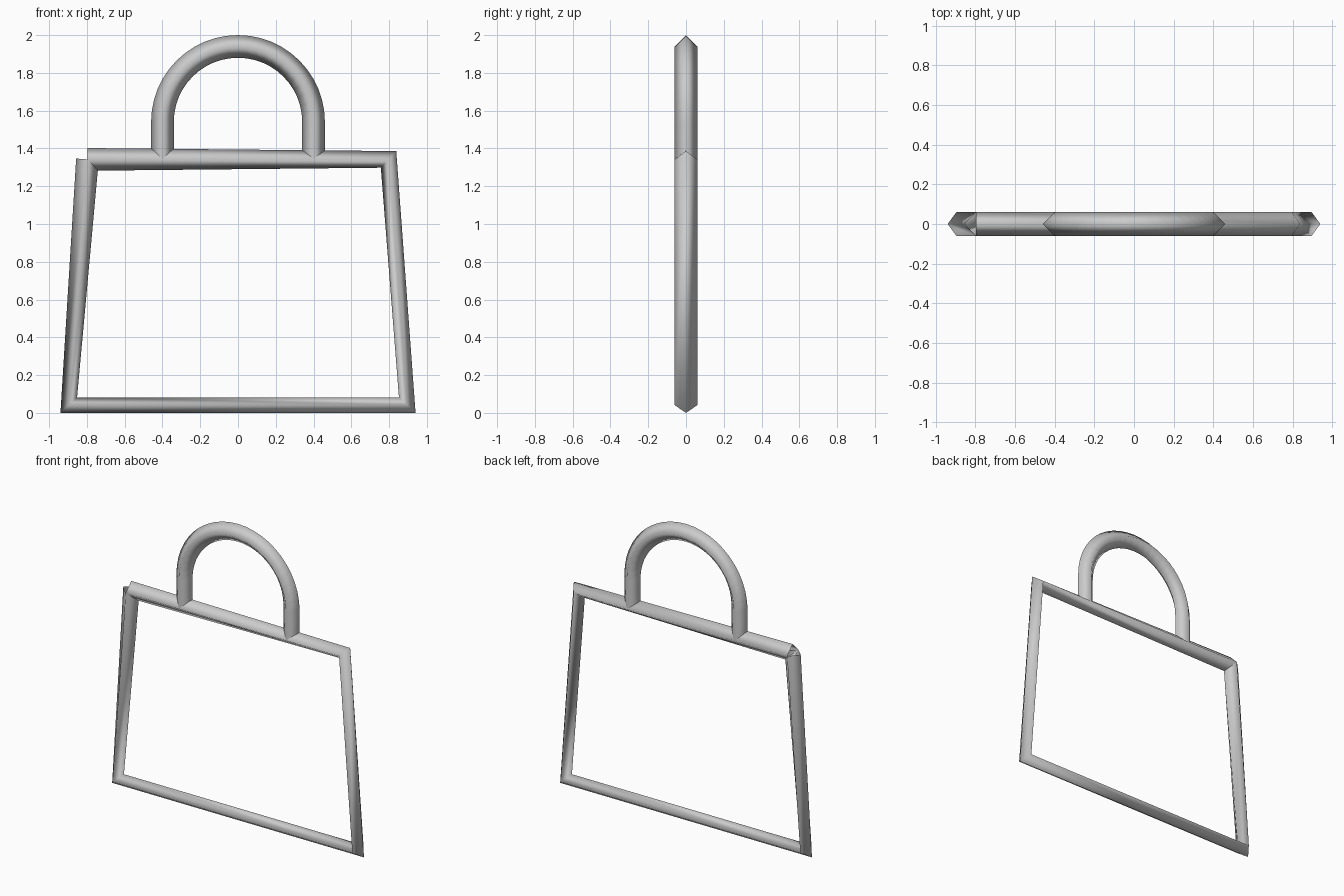
import bpy, bmesh, math
from mathutils import Vector

if "Cube" in bpy.data.objects:
    bpy.data.objects.remove(bpy.data.objects["Cube"])

RADIUS = 0.06   # half-width of the diamond tube section

grey = bpy.data.materials.new("light grey")
grey.diffuse_color = (0.6, 0.6, 0.6, 1)
grey.use_nodes = True
grey.node_tree.nodes["Principled BSDF"].inputs["Base Color"].default_value = grey.diffuse_color


def diamond_tube(name, path):
    """Sweep an open-ended diamond section along an (x, z) path."""
    pts = [Vector((x, 0, z)) for x, z in path]
    depth = Vector((0, RADIUS, 0))
    bm = bmesh.new()
    rings = []
    for i, p in enumerate(pts):
        # the section lies on the bisector of the neighbouring segments
        tangent = Vector((0, 0, 0))
        if i > 0:
            tangent += (p - pts[i - 1]).normalized()
        if i < len(pts) - 1:
            tangent += (pts[i + 1] - p).normalized()
        tangent.normalize()
        side = Vector((tangent.z, 0, -tangent.x)) * RADIUS
        rings.append([bm.verts.new(p + o) for o in (side, depth, -side, -depth)])
    for a, b in zip(rings, rings[1:]):
        for k in range(4):
            j = (k + 1) % 4
            bm.faces.new((a[k], a[j], b[j], b[k])).smooth = True
    mesh = bpy.data.meshes.new(name)
    bm.to_mesh(mesh)
    bm.free()
    mesh.materials.append(grey)
    obj = bpy.data.objects.new(name, mesh)
    bpy.context.collection.objects.link(obj)
    return obj


# Tapered bag outline, starting and ending unjoined at the top left corner
diamond_tube("bag_frame", [(-0.797, 1.342), (0.797, 1.342), (0.896, 0.041),
                           (-0.896, 0.041), (-0.797, 1.342)])

# Arched handle: straight legs and a half circle
STEPS = 24
arc = [(-0.4 * math.cos(math.pi * i / STEPS), 1.54 + 0.4 * math.sin(math.pi * i / STEPS))
       for i in range(STEPS + 1)]
diamond_tube("handle", [(-0.4, 1.342)] + arc + [(0.4, 1.342)])
